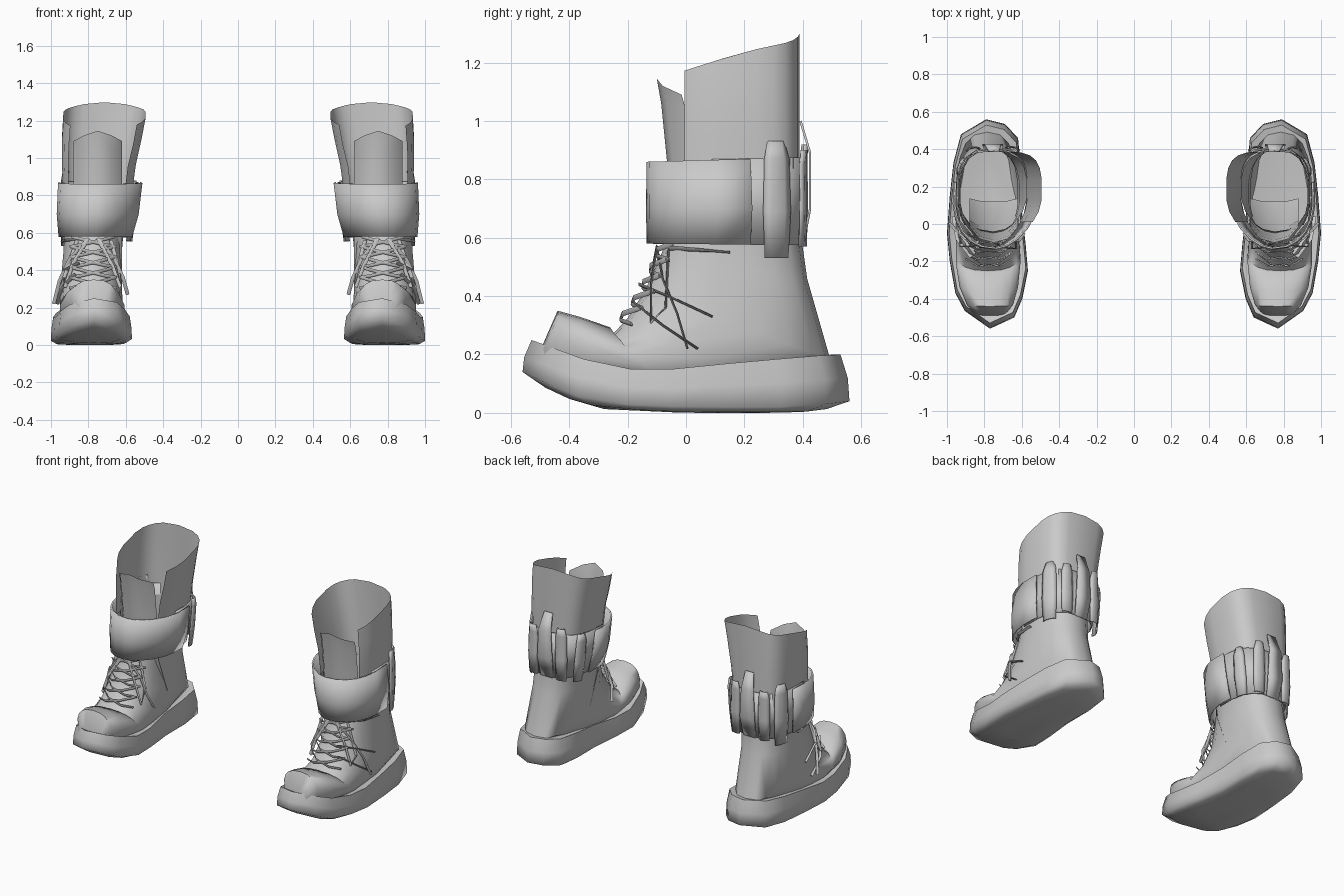
import bpy, bmesh, math
from mathutils import Vector

if "Cube" in bpy.data.objects:
    bpy.data.objects.remove(bpy.data.objects["Cube"], do_unlink=True)

grey = bpy.data.materials.new("boot grey")
grey.use_nodes = True
grey.diffuse_color = (0.59, 0.59, 0.59, 1)
grey.node_tree.nodes["Principled BSDF"].inputs["Base Color"].default_value = (0.59, 0.59, 0.59, 1)


def lerp(table, v):
    """Piecewise linear lookup in a sorted list of (key, value)."""
    if v <= table[0][0]:
        return table[0][1]
    for (a, fa), (b, fb) in zip(table, table[1:]):
        if v <= b:
            return fa + (fb - fa) * (v - a) / (b - a)
    return table[-1][1]


def section(front, back, x0, x1, p=(2.4, 2.4, 2.4), n=18, t0=0.0, t1=360.0):
    """Rounded ring (or arc) spanning two (y, z) points, angle 0 at the front.
    p is the squareness of the outer front, inner front and back."""
    closed = t1 - t0 >= 360
    pts = []
    for i in range(n):
        t = math.radians(t0 + (t1 - t0) * i / (n if closed else n - 1))
        c, s = math.cos(t), math.sin(t)
        q = 2 / (p[2] if c < 0 else p[0] if s > 0 else p[1])
        c = math.copysign(abs(c) ** q, c)
        s = math.copysign(abs(s) ** q, s)
        k = (1 + c) / 2
        pts.append(((x0 + x1) / 2 + s * (x1 - x0) / 2,
                    back[0] + (front[0] - back[0]) * k,
                    back[1] + (front[1] - back[1]) * k))
    return pts


def loft(name, rings, closed=True, cap_start=False, cap_end=False, thick=0, angle=45):
    """Skin a list of rings, then mirror the part to the other boot."""
    bm = bmesh.new()
    rows = [[bm.verts.new(p) for p in r] for r in rings]
    n = len(rows[0])
    for a, b in zip(rows, rows[1:]):
        for i in range(n if closed else n - 1):
            j = (i + 1) % n
            bm.faces.new((a[i], a[j], b[j], b[i]))
    if cap_start:
        bm.faces.new(rows[0])
    if cap_end:
        bm.faces.new(rows[-1])
    bmesh.ops.recalc_face_normals(bm, faces=bm.faces)
    me = bpy.data.meshes.new(name)
    bm.to_mesh(me)
    bm.free()
    me.materials.append(grey)
    ob = bpy.data.objects.new(name, me)
    bpy.context.collection.objects.link(ob)
    bpy.ops.object.select_all(action='DESELECT')
    ob.select_set(True)
    bpy.context.view_layer.objects.active = ob
    bpy.ops.object.shade_smooth_by_angle(angle=math.radians(angle))
    if thick:
        m = ob.modifiers.new("thickness", 'SOLIDIFY')
        m.thickness = thick
        m.offset = 0
    m = ob.modifiers.new("pair", 'MIRROR')
    m.use_mirror_merge = False


# Sole: plan outline stacked in layers, curling up at the toe
outline = [(.77, -.56), (.905, -.465), (.955, -.37), (.985, -.2), (1.0, -.05), (.985, .15),
           (.965, .33), (.925, .48), (.79, .56), (.69, .535), (.62, .46), (.605, .3),
           (.605, .1), (.58, -.1), (.567, -.25), (.597, -.4), (.64, -.5)]
sole_bottom = [(-.56, .12), (-.4, .045), (-.28, .013), (0, .0), (.4, .0), (.56, .02)]
sole_top = [(-.53, .25), (-.27, .155), (-.1, .145), (.2, .175), (.5, .2)]


def sole_layer(scale, h, lift):
    out = []
    for x, y in outline:
        x, y = .785 + (x - .785) * scale, y * scale
        zb, zt = lerp(sole_bottom, y), lerp(sole_top, y)
        out.append((x, y, zb + (zt - zb) * h + lift))
    return out


loft("sole", [sole_layer(.5, 0, 0), sole_layer(.86, 0, .003), sole_layer(1, 0, .02),
              sole_layer(.99, .55, 0), sole_layer(.945, 1, 0), sole_layer(.8, 1, -.01)],
     cap_start=True, cap_end=True, angle=80)

# Upper: sections swing from upright at the toe to level at the ankle
loft("boot_upper", [section(*r) for r in (
    ((-.49, .235), (-.48, .16), .69, .85),
    ((-.44, .35), (-.42, .12), .645, .895),
    ((-.36, .328), (-.30, .10), .618, .935),
    ((-.26, .293), (-.12, .09), .605, .955),
    ((-.25, .27), (-.06, .09), .608, .955),
    ((-.20, .325), (.2, .10), .615, .955),
    ((-.14, .42), (.495, .18), .62, .95),
    ((-.09, .53), (.415, .46), .62, .935),
    ((-.06, .61), (.395, .60), .61, .93),
    ((-.04, .80), (.39, .80), .57, .935, (2.4, 2, 2.8)))], cap_start=True, angle=60)


# Shaft: tall flared sheet, open at the front, highest at the middle of the back
def shaft_row(z, rise, x0, x1, droop):
    row = section((-.075, z), (.388, z + rise), x0, x1, (2.6, 2, 3.6), 17, 51, 309)
    mid, half = (x0 + x1) / 2, (x1 - x0) / 2
    return [(x, y, zz - droop * max(y / .385, 0) ** 4 * abs((x - mid) / half) ** 2) for x, y, zz in row]


loft("shaft", [shaft_row(.78, 0, .57, .935, 0), shaft_row(.95, .03, .545, .942, 0),
               shaft_row(1.04, .13, .515, .942, .02), shaft_row(1.15, .148, .492, .935, .035)], closed=False)

# Tongue: bowed sheet with a pointed tip, tucked down into the foot
columns = [(.62, .085, -.055), (.675, .02, -.025), (.75, 0, 0), (.825, .02, -.025), (.88, .085, -.055)]
loft("tongue", [[(x, y + dy * bow, z + dz * tip) for x, dy, dz in columns]
                for y, z, tip, bow in ((.12, .30, 0, .2), (-.03, .55, 0, .8), (-.065, .86, 0, 1),
                                       (-.085, 1.06, .4, 1), (-.10, 1.145, 1, 1))],
     closed=False)

# Ankle cuff: wide front band over a tighter rear band
cuff_shape = (2.3, 1.75, 2.8)
loft("cuff_front", [section((-.13, .58), (.40, .575), .57, .955, cuff_shape, 13, -102, 102),
                    section((-.132, .70), (.41, .70), .535, .965, cuff_shape, 13, -102, 102),
                    section((-.13, .86), (.40, .875), .515, .958, cuff_shape, 13, -102, 102)],
     closed=False, thick=.01)
loft("cuff_back", [section((-.10, .58), (.402, .575), .585, .94, cuff_shape, 11, 78, 282),
                   section((-.10, .865), (.405, .875), .535, .94, cuff_shape, 11, 78, 282)],
     closed=False, thick=.008)


# Upright tabs around the back of the cuff
def tab(name, x, y, heading, width, z0, z1, flare, lean=0.0):
    a = math.radians(heading)
    out, side = Vector((math.cos(a), math.sin(a), 0)), Vector((-math.sin(a), math.cos(a), 0))
    rows = []
    for k, push, w in ((0, .006, .85), (.4, .01, 1), (.85, .008, .9), (1, flare, .6)):
        c = Vector((x, y, z0 + (z1 - z0) * k)) + out * push
        c.x += lean * k
        rows.append([c - side * width / 2 * w - out * .008, c - side * width * .25 * w + out * .004,
                     c + side * width * .25 * w + out * .004, c + side * width / 2 * w - out * .008])
    loft(name, rows, closed=False, thick=.006)


tab("outer_tab", .925, .31, 22, .10, .53, .93, .0)
tab("outer_back_tab", .86, .395, 80, .08, .57, .90, .012)
tab("inner_back_tab", .65, .398, 100, .08, .57, .92, .012)
tab("inner_tab", .583, .32, 160, .08, .555, .88, .0, -.03)

# Buckle flap leaning off the back of the shaft
loft("buckle_flap", [[(.71, .40, .57), (.80, .40, .57)], [(.70, .425, .70), (.81, .425, .70)],
                     [(.71, .425, .89), (.80, .425, .89)], [(.72, .392, 1.0), (.78, .392, 1.0)]],
     closed=False, thick=.008)


# Laces: flattened cords along short paths
def cord(name, path, r=.009):
    pts = [Vector(p) for p in path]
    rings = []
    for i, p in enumerate(pts):
        d = (pts[min(i + 1, len(pts) - 1)] - pts[max(i - 1, 0)]).normalized()
        u = d.cross(Vector((0, 1, .3))).normalized()
        v = d.cross(u) * .4
        rings.append([p + u * r, p + v * r, p - u * r, p - v * r])
    loft(name, rings, cap_start=True, cap_end=True)


instep = [(.3, -.225), (.42, -.14), (.53, -.09), (.61, -.06)]
for i in range(5):
    z = .305 + .055 * i
    for s in (-1, 1):
        cord(f"lace_{i}_{'inner' if s < 0 else 'outer'}",
             [(.775 + s * dx, lerp(instep, z + dz) + dy, z + dz)
              for dx, dy, dz in ((-.125, .035, 0), (-.06, -.012, .012), (.04, -.02, .035), (.115, .025, .055))])

# Loose lace ends hanging from the knot
ends = {
    "outer_long": [(.80, -.10, .57), (.90, -.08, .46), (.955, -.03, .34), (.985, .005, .22)],
    "outer_loop": [(.80, -.10, .57), (.88, -.12, .44), (.925, -.12, .31), (.93, -.07, .36), (.86, -.06, .56)],
    "inner_long": [(.75, -.10, .57), (.66, -.09, .46), (.615, -.09, .36), (.59, -.05, .27)],
    "inner_loop": [(.75, -.10, .57), (.67, -.13, .42), (.63, -.13, .31), (.635, -.08, .40), (.68, -.07, .56)],
    "outer_upper_side": [(.85, -.16, .44), (.925, -.06, .40), (.955, .09, .33)],
    "outer_lower_side": [(.87, -.18, .38), (.945, -.08, .30), (.965, .04, .22)],
    "ankle_wrap": [(.86, -.06, .565), (.925, .02, .56), (.94, .15, .55)],
}
for key, path in ends.items():
    cord("lace_" + key, path, .01)
